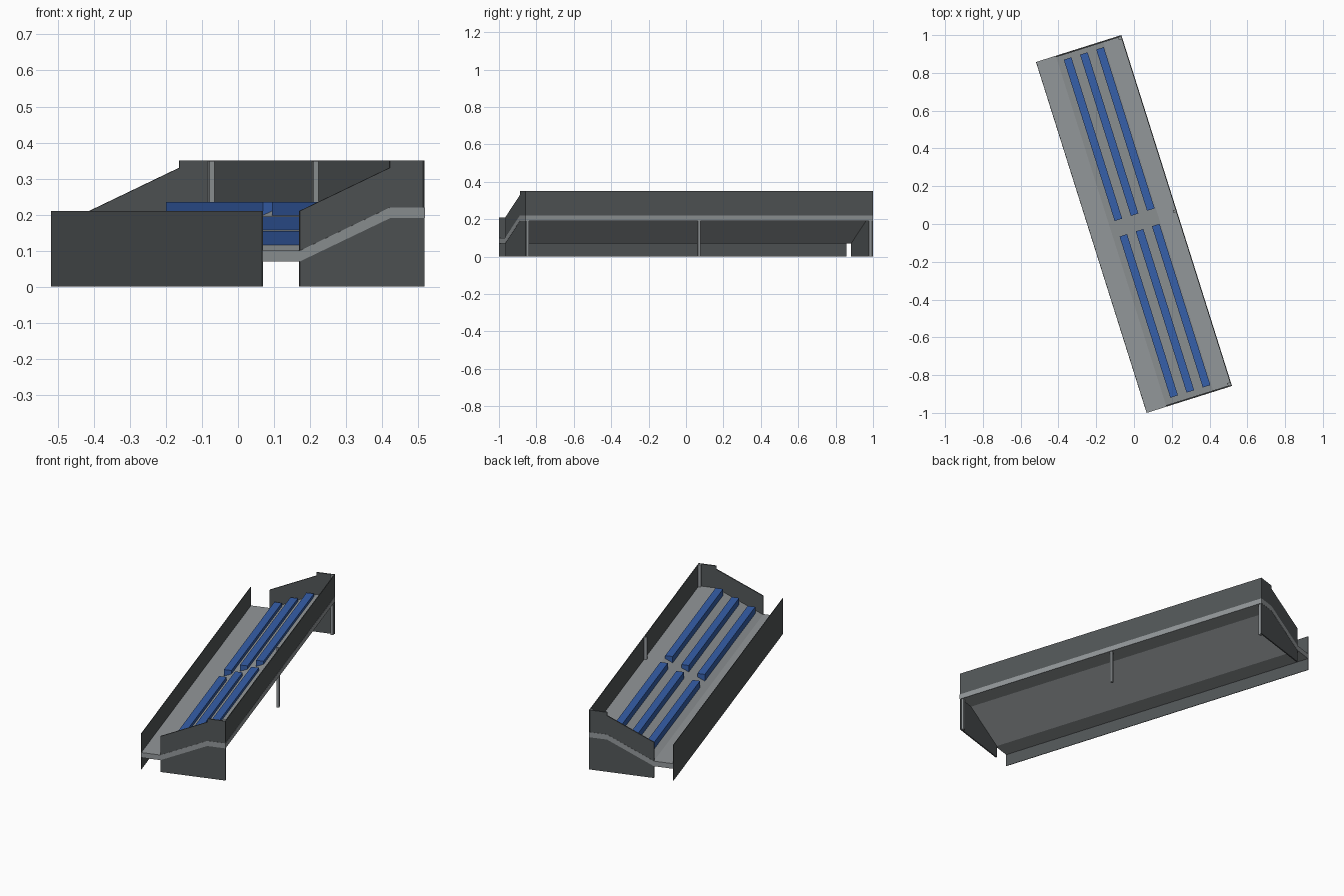
import bpy, bmesh, math
from mathutils import Matrix

if "Cube" in bpy.data.objects:
    bpy.data.objects.remove(bpy.data.objects["Cube"])

TURN = Matrix.Rotation(math.radians(17.5), 4, 'Z')  # whole stand is turned on its plot
HALF_W, HALF_L = 0.237, 0.974


def material(name, rgb):
    m = bpy.data.materials.new(name)
    m.use_nodes = True
    m.diffuse_color = (*rgb, 1)
    m.node_tree.nodes["Principled BSDF"].inputs["Base Color"].default_value = (*rgb, 1)
    return m


concrete = material("light concrete", (0.29, 0.31, 0.32))
cladding = material("dark cladding", (0.085, 0.094, 0.098))
seat_blue = material("seat blue", (0.037, 0.115, 0.40))


def extrude(name, profile, y0, y1, mat):
    """Sweep an x-z profile along the length of the stand."""
    bm = bmesh.new()
    face = bm.faces.new([bm.verts.new((x, y0, z)) for x, z in profile])
    new = bmesh.ops.extrude_face_region(bm, geom=[face])["geom"]
    verts = [g for g in new if isinstance(g, bmesh.types.BMVert)]
    bmesh.ops.translate(bm, verts=verts, vec=(0, y1 - y0, 0))
    bmesh.ops.recalc_face_normals(bm, faces=bm.faces)
    bm.transform(TURN)
    mesh = bpy.data.meshes.new(name)
    bm.to_mesh(mesh)
    bm.free()
    mesh.materials.append(mat)
    obj = bpy.data.objects.new(name, mesh)
    bpy.context.collection.objects.link(obj)
    return obj


def box(name, x0, x1, y0, y1, z0, z1, mat):
    return extrude(name, [(x0, z0), (x1, z0), (x1, z1), (x0, z1)], y0, y1, mat)


# Sloping deck with a flat walkway at the front and the back
under = [(-HALF_W + 0.002, 0.07), (-0.127, 0.07), (0.135, 0.19), (HALF_W, 0.19)]
top = [(x, z + 0.03) for x, z in reversed(under)]
extrude("deck", under + top, -HALF_L, HALF_L, concrete)

# Long walls
box("front_wall", -HALF_W, -HALF_W + 0.003, -HALF_L, HALF_L, 0, 0.21, cladding)
box("back_wall", HALF_W - 0.005, HALF_W - 0.001, -HALF_L, HALF_L, 0.19, 0.35, cladding)

# End walls, leaving an entrance beside the front wall
end_profile = [(-0.127, 0), (HALF_W - 0.001, 0), (HALF_W - 0.001, 0.35),
               (0.135, 0.35), (0.135, 0.33), (-0.127, 0.21)]
for side, label in ((-1, "near"), (1, "far")):
    extrude("end_wall_" + label, end_profile,
            side * (HALF_L - 0.008), side * (HALF_L - 0.001), cladding)

# Posts along the back
for y, label in ((-0.959, "near"), (0, "middle"), (0.959, "far")):
    box("post_" + label, 0.217, 0.2322, y - 0.007, y + 0.007, 0, 0.349, concrete)

# Three stepped rows of benches, split by an aisle
for row in range(3):
    x = -0.093 + row * 0.09
    z = 0.115 + row * 0.04
    for y0, y1, label in ((-0.935, -0.04, "near"), (0.046, 0.941, "far")):
        box(f"bench_{label}_{row + 1}", x, x + 0.042, y0, y1, z, z + 0.04, seat_blue)
